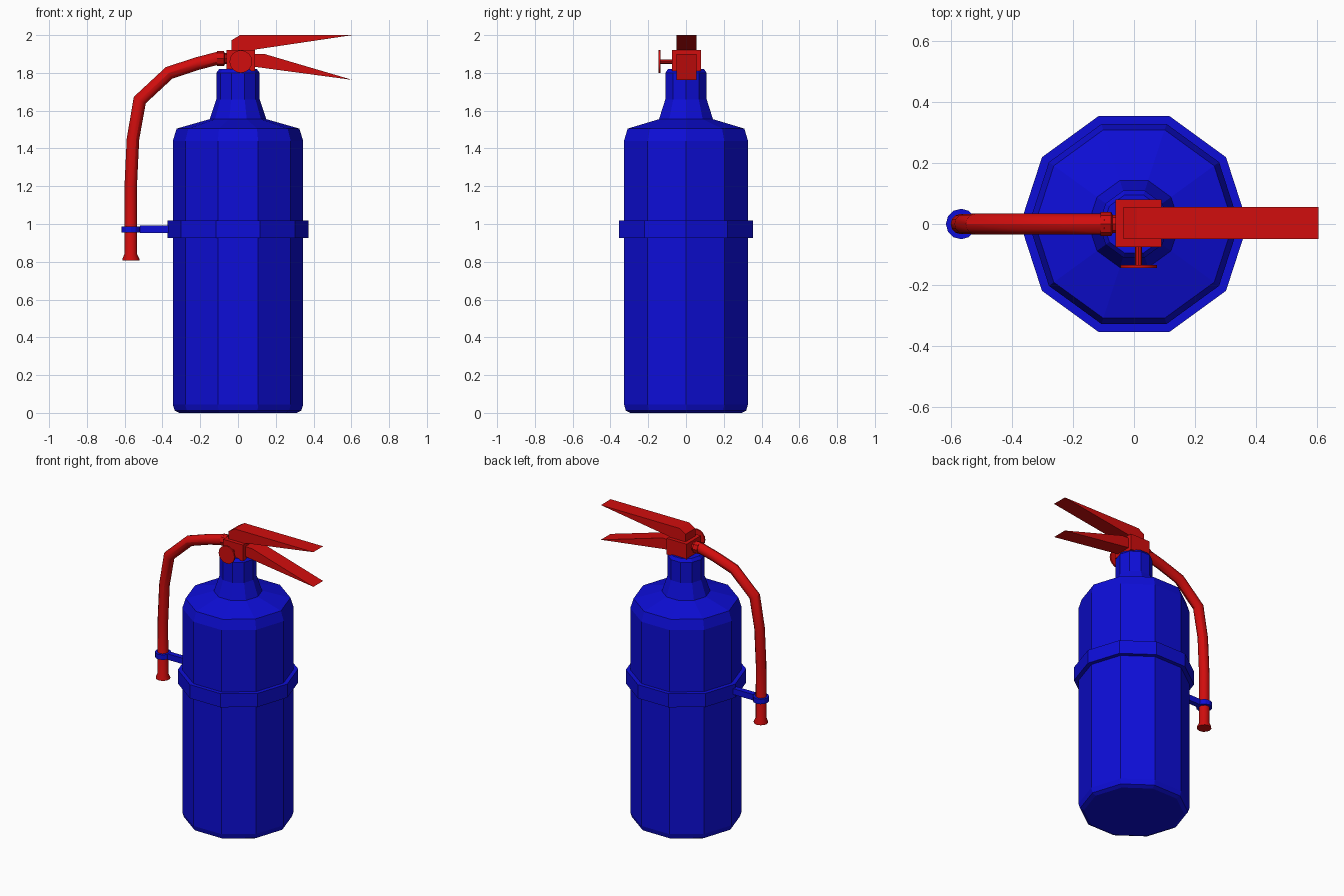
import bpy, bmesh
from math import cos, sin, pi
from mathutils import Vector, Matrix

cube = bpy.data.objects.get("Cube")
if cube:
    bpy.data.objects.remove(cube, do_unlink=True)


def material(name, colour):
    m = bpy.data.materials.new(name)
    m.use_nodes = True
    m.diffuse_color = colour
    m.node_tree.nodes["Principled BSDF"].inputs["Base Color"].default_value = colour
    return m


BLUE = material("deep blue", (0.004, 0.004, 0.68, 1))
RED = material("bright red", (0.64, 0.004, 0.004, 1))


def finish(name, bm, mat, smooth=False):
    bmesh.ops.recalc_face_normals(bm, faces=bm.faces)
    mesh = bpy.data.meshes.new(name)
    bm.to_mesh(mesh)
    bm.free()
    mesh.materials.append(mat)
    obj = bpy.data.objects.new(name, mesh)
    bpy.context.collection.objects.link(obj)
    if smooth:
        bpy.ops.object.select_all(action='DESELECT')
        obj.select_set(True)
        bpy.context.view_layer.objects.active = obj
        bpy.ops.object.shade_smooth_by_angle()
    return obj


def bridge(bm, rings):
    for a, b in zip(rings, rings[1:]):
        for i in range(len(a)):
            j = (i + 1) % len(a)
            bm.faces.new((a[i], a[j], b[j], b[i]))


def lathe(name, profile, sides, mat, at=(0, 0, 0), axis='Z', closed=False, smooth=False):
    """Turn (radius, height) points around an axis; closed makes a hollow ring."""
    turn = {'Z': Matrix(), 'X': Matrix.Rotation(pi / 2, 4, 'Y'),
            '-Y': Matrix.Rotation(pi / 2, 4, 'X')}[axis]
    bm = bmesh.new()
    rings = [[bm.verts.new(Vector(at) + turn @ Vector(
        (r * cos(2 * pi * i / sides), r * sin(2 * pi * i / sides), h)))
        for i in range(sides)] for r, h in profile]
    if closed:
        rings.append(rings[0])
    else:
        bm.faces.new(rings[0])
        bm.faces.new(rings[-1])
    bridge(bm, rings)
    return finish(name, bm, mat, smooth)


def slab(name, outline, y0, y1, mat):
    """Extrude an (x, z) outline from y0 to y1."""
    bm = bmesh.new()
    rings = [[bm.verts.new((x, y, z)) for x, z in outline] for y in (y0, y1)]
    bridge(bm, rings)
    for ring in rings:
        bm.faces.new(ring)
    return finish(name, bm, mat)


def tube(name, path, sides, mat):
    """Mitred tube through (x, z, radius) points in the y = 0 plane."""
    bm = bmesh.new()
    pts = [Vector((x, 0, z)) for x, z, r in path]
    rings = []
    for k, p in enumerate(pts):
        before = (p - pts[k - 1]).normalized() if k else None
        after = (pts[k + 1] - p).normalized() if k < len(pts) - 1 else None
        before, after = before or after, after or before
        t = (before + after).normalized()
        n = Vector((t.z, 0, -t.x)) / t.dot(before)
        r = path[k][2]
        rings.append([bm.verts.new(p + r * (n * cos(2 * pi * i / sides)
                      + Vector((0, sin(2 * pi * i / sides), 0)))) for i in range(sides)])
    bridge(bm, rings)
    bm.faces.new(rings[0])
    bm.faces.new(rings[-1])
    return finish(name, bm, mat, smooth=True)


# Tank with rounded shoulder and neck
lathe("tank", [(0.31, 0), (0.335, 0.012), (0.345, 0.045), (0.345, 1.44), (0.325, 1.505),
               (0.15, 1.555), (0.115, 1.66), (0.115, 1.80), (0.10, 1.82)], 10, BLUE)

# Band around the tank, with the arm and ring that hold the hose
lathe("tank_band", [(0.335, 0.925), (0.373, 0.925), (0.373, 1.018), (0.335, 1.018)],
      10, BLUE, closed=True)
slab("hose_clip_arm", [(-0.52, 0.952), (-0.35, 0.952), (-0.35, 0.992), (-0.52, 0.992)],
     -0.018, 0.018, BLUE)
lathe("hose_clip_ring", [(0.03, 0.954), (0.05, 0.954), (0.05, 0.988), (0.03, 0.988)],
      12, BLUE, at=(-0.567, 0, 0), closed=True)

# Valve block
slab("valve_block", [(-0.06, 1.81), (0.09, 1.81), (0.09, 1.92), (-0.06, 1.92)],
     -0.075, 0.08, RED)

# Upper and lower handles
slab("upper_handle", [(-0.035, 1.915), (0.06, 1.915), (0.1, 1.925), (0.605, 2.0),
                      (0.01, 2.0), (-0.035, 1.972)], -0.05, 0.055, RED)
slab("lower_handle", [(0.07, 1.835), (0.09, 1.832), (0.605, 1.763), (0.14, 1.9),
                      (0.07, 1.9)], -0.05, 0.055, RED)

# Pressure dial on the front
lathe("dial_stem", [(0.012, 0.07), (0.012, 0.14)], 8, RED,
      at=(0.015, 0, 1.86), axis='-Y')
lathe("dial", [(0.06, 0.135), (0.06, 0.145)], 16, RED,
      at=(0.015, 0, 1.86), axis='-Y', smooth=True)

# Hose connector and hose with flared nozzle
lathe("hose_connector", [(0.04, -0.11), (0.04, -0.075), (0.03, -0.07), (0.03, -0.05)],
      8, RED, at=(0, 0, 1.876), axis='X')
tube("hose", [(-0.09, 1.882, 0.034), (-0.22, 1.848, 0.034), (-0.365, 1.80, 0.034),
              (-0.52, 1.656, 0.034), (-0.556, 1.45, 0.033), (-0.568, 1.2, 0.033),
              (-0.568, 0.84, 0.034), (-0.567, 0.815, 0.045), (-0.567, 0.808, 0.045)], 12, RED)
